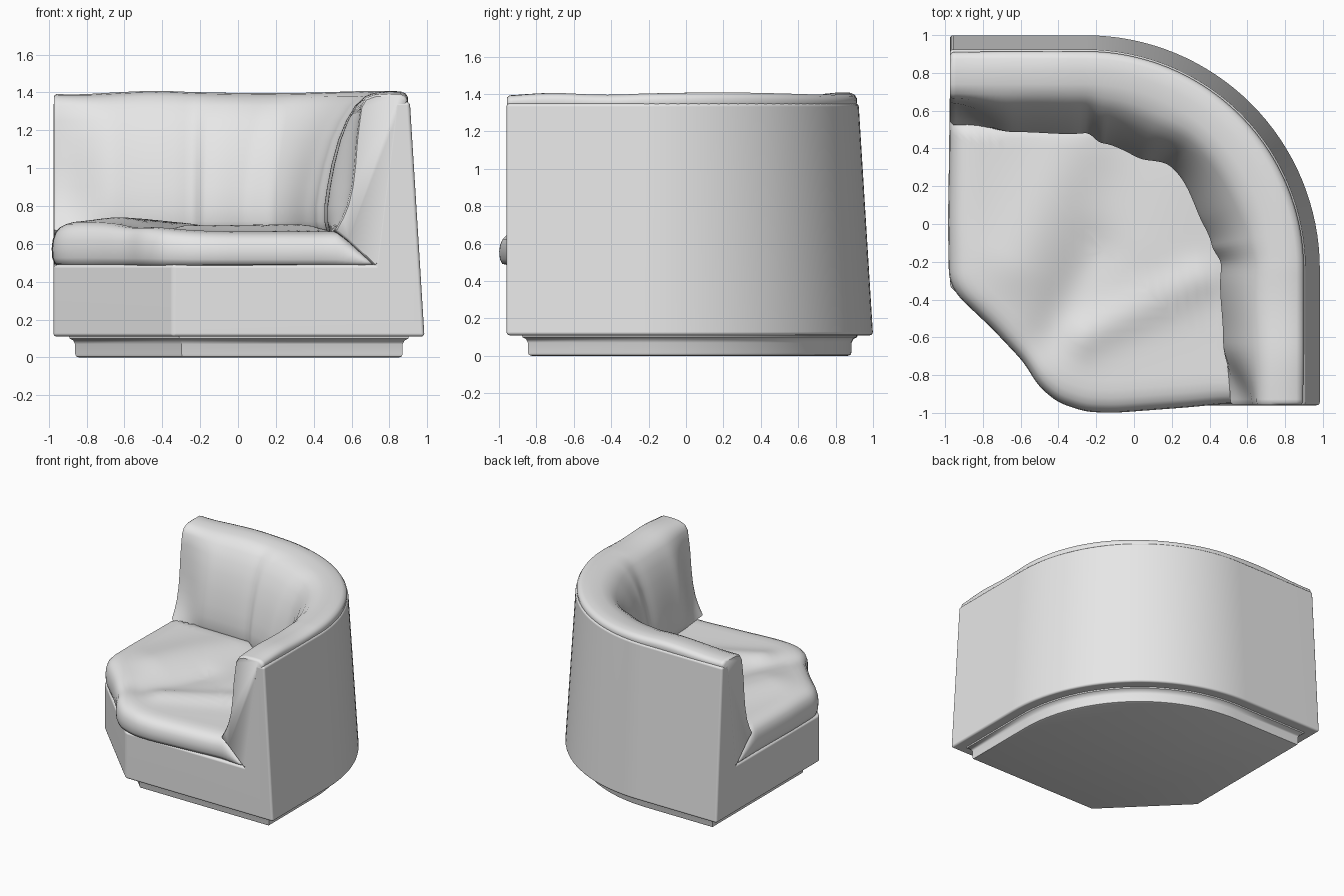
import bpy, bmesh, math
from mathutils import Vector

if "Cube" in bpy.data.objects:
    bpy.data.objects.remove(bpy.data.objects["Cube"])

OUT, LOW, C, R = 0.99, -0.97, -0.25, 1.24   # outer side, open ends, arc centre, arc radius
ARC = 32

fabric = bpy.data.materials.new("light grey fabric")
fabric.diffuse_color = (0.8, 0.8, 0.8, 1)
fabric.use_nodes = True
fabric.node_tree.nodes["Principled BSDF"].inputs["Base Color"].default_value = fabric.diffuse_color


def station(u, d, end=LOW):
    """Point on the sofa's outer path: u 0-1 right side, 1-2 corner arc, 2-3 back; d = inset."""
    run = C - end
    if u <= 1:
        return Vector((OUT - d, end + run * u))
    if u < 2:
        a = (u - 1) * math.pi / 2
        return Vector((C + (R - d) * math.cos(a), C + (R - d) * math.sin(a)))
    return Vector((C - run * (u - 2), OUT - d))


def inset_at(x, y):
    """Distance inward from the outer path."""
    if x > C and y > C:
        return R - math.hypot(x - C, y - C)
    return OUT - max(x, y)


def lerp_table(table, u):
    for (a, va), (b, vb) in zip(table, table[1:]):
        if u <= b:
            t = (u - a) / (b - a)
            t = t * t * (3 - 2 * t)
            return va + (vb - va) * t
    return table[-1][1]


def finish(name, bm, bevel=0, angle=40):
    bmesh.ops.recalc_face_normals(bm, faces=bm.faces[:])
    mesh = bpy.data.meshes.new(name)
    bm.to_mesh(mesh)
    bm.free()
    ob = bpy.data.objects.new(name, mesh)
    ob.location = (-0.005, 0.01, 0)
    bpy.context.collection.objects.link(ob)
    mesh.materials.append(fabric)
    bpy.ops.object.select_all(action='DESELECT')
    ob.select_set(True)
    bpy.context.view_layer.objects.active = ob
    if bevel:
        m = ob.modifiers.new("bevel", 'BEVEL')
        m.width, m.segments = bevel, 3
        m.limit_method, m.angle_limit = 'ANGLE', math.radians(35)
        bpy.ops.object.modifier_apply(modifier="bevel")
    bpy.ops.object.shade_smooth_by_angle(angle=math.radians(angle))
    if bevel:
        ob.modifiers.new("weighted", 'WEIGHTED_NORMAL').keep_sharp = True
    return ob


def loft(bm, rings, closed=True):
    """Skin rows of vertices that all have the same count."""
    for a, b in zip(rings, rings[1:]):
        n = len(a)
        for i in range(n if closed else n - 1):
            j = (i + 1) % n
            bm.faces.new((a[i], a[j], b[j], b[i]))


arc_us = [1 + i / ARC for i in range(ARC + 1)]

# plinth: inset footprint lofted upward with a small flare under the body
bm = bmesh.new()
rings = []
for z, d in ((0, 0.135), (0.005, 0.12), (0.018, 0.115), (0.07, 0.115),
             (0.09, 0.105), (0.1, 0.085), (0.125, 0.08)):
    lo, ch = LOW + d, -0.34 + 0.414 * d
    pts = [station(u, d, lo) for u in [0] + arc_us + [3]]
    pts += [Vector((lo, ch)), Vector((ch, lo))]
    rings.append([bm.verts.new((p.x, p.y, z)) for p in pts])
loft(bm, rings)
bm.faces.new(rings[0])
bm.faces.new(rings[-1])
finish("plinth", bm)

# body: seat base and tapered curved shell in one closed piece
bm = bmesh.new()
prof = [(0, 0.11), (0.077, 1.35), (0.155, 1.35), (0.262, 0.49)]
rows = [[bm.verts.new((*station(u, d), z)) for d, z in prof] for u in [0] + arc_us + [3]]
loft(bm, rows, closed=False)
ch = -0.34
left = [bm.verts.new((LOW, ch, z)) for z in (0.11, 0.49)]
front = [bm.verts.new((ch, LOW, z)) for z in (0.11, 0.49)]
bm.faces.new(rows[0] + [front[1], front[0]])
bm.faces.new(rows[-1] + [left[1], left[0]])
bm.faces.new((left[0], left[1], front[1], front[0]))
bm.faces.new([r[3] for r in rows] + [left[1], front[1]])
bm.faces.new([r[0] for r in rows] + [left[0], front[0]])
finish("body", bm, bevel=0.018)

# back cushion: padded section swept round the shell, fuller in the corner
mid = [(0.2, 0.52), (0.15, 1.25), (0.088, 1.335), (0.086, 1.37), (0.098, 1.39), (0.125, 1.402),
       (0.19, 1.402), (0.26, 1.395), (0.31, 1.375), (0.35, 1.33), (0.39, 1.25), (0.425, 1.15),
       (0.455, 1.02), (0.475, 0.9), (0.487, 0.8), (0.487, 0.72), (0.475, 0.655), (0.41, 0.61), (0.26, 0.48)]
tip = [(0.2, 0.52), (0.15, 1.25), (0.095, 1.335), (0.09, 1.36), (0.10, 1.378), (0.125, 1.39),
       (0.19, 1.392), (0.26, 1.388), (0.31, 1.37), (0.335, 1.33), (0.347, 1.25), (0.36, 1.15),
       (0.37, 1.02), (0.385, 0.9), (0.41, 0.8), (0.44, 0.73), (0.475, 0.67), (0.41, 0.62), (0.26, 0.48)]
foot = [(0, 0.475), (0.5, 0.50), (0.9, 0.515), (1.02, 0.51), (1.12, 0.545), (1.27, 0.56), (1.56, 0.52),
        (1.72, 0.57), (1.92, 0.55), (2.0, 0.505), (2.1, 0.51), (2.5, 0.50), (3, 0.475)]
us = [0.0, 0.02] + [i / 24 for i in range(1, 24)]
us = us + [1 + i / 64 for i in range(65)] + [3 - u for u in reversed(us)]
bm = bmesh.new()
rows = []
for u in us:
    t = min(1, min(u, 3 - u) / 0.45)
    t = t * t * (3 - 2 * t)
    f = lerp_table(foot, u)
    row = []
    for (dm, zm), (dt, zt) in zip(mid, tip):
        d, z = dt + (dm - dt) * t, zt + (zm - zt) * t
        if d > 0.26 and z > 0.5:
            d = 0.26 + (d - 0.26) * (f - 0.26) / 0.215
        if z > 1.36:
            z += 0.006 * math.sin(u * 6.3)
        if u in (0.0, 3.0):                     # soften the end edges
            d, z = 0.27 + (d - 0.27) * 0.93, 0.95 + (z - 0.95) * 0.975
        row.append(bm.verts.new((*station(u, d, LOW + 0.002), z)))
    rows.append(row)
loft(bm, rows)
bm.faces.new(rows[0])
bm.faces.new(rows[-1])
finish("back_cushion", bm, angle=50)


# seat cushion: soft outline lofted into a lumpy, creased top
def ridge(x, y, ax, ay, bx, by, width):
    a, b, p = Vector((ax, ay)), Vector((bx, by)), Vector((x, y))
    t = max(0, min(1, (p - a).dot(b - a) / (b - a).length_squared))
    return math.exp(-((p - a - (b - a) * t).length / width) ** 2)


def seat_height(x, y):
    h = 0.665 + 0.045 / (1 + math.exp((x + 0.4) / 0.1))
    h += 0.035 * ridge(x, y, -0.3, 0.4, -0.6, -0.2, 0.2)
    h += 0.03 * ridge(x, y, 0.35, -0.3, -0.25, -0.6, 0.1)
    h += 0.02 * ridge(x, y, 0.2, 0.2, 0.1, -0.1, 0.3)
    h -= 0.025 * ridge(x, y, -0.45, -0.6, -0.2, -0.15, 0.13)
    return min(h, 0.5 + 0.85 * max(0, inset_at(x, y) - 0.26))


outline = [(-0.975, 0.3), (-0.98, 0.0), (-0.975, -0.31), (-0.93, -0.39), (-0.75, -0.56), (-0.58, -0.74),
           (-0.5, -0.87), (-0.4, -0.955), (-0.25, -1.005), (-0.1, -1.01), (0.1, -0.995),
           (0.3, -0.98), (0.5, -0.96)]
outline = [Vector(p) for p in outline]
outline += [station(u, 0.268) for u in [0] + arc_us[::4] + [3]]
pts = []
for a, b in zip(outline, outline[1:] + outline[:1]):
    n = max(1, round((b - a).length / 0.03))
    pts += [a.lerp(b, i / n) for i in range(n)]
for _ in range(3):
    pts = [(pts[i - 1] + pts[i] * 2 + pts[(i + 1) % len(pts)]) / 4 for i in range(len(pts))]

centre = Vector((-0.15, -0.15))
levels = [(0.05, 0), (0.018, 0.04), (0.004, 0.18), (0, 0.4), (0.006, 0.6), (0.022, 0.77),
          (0.05, 0.89), (0.09, 0.96), (0.14, 1)] + [(0.14 + 0.06 * i, 1) for i in range(1, 14)]
bm = bmesh.new()
rings = []
for t, f in levels:
    ring = []
    for p in pts:
        q = centre + (p - centre) * (1 - t)
        ring.append(bm.verts.new((q.x, q.y, 0.485 + f * (seat_height(q.x, q.y) - 0.485))))
    rings.append(ring)
loft(bm, rings)
bm.faces.new(rings[0])
top = bm.verts.new((*centre, seat_height(*centre)))
for i in range(len(pts)):
    bm.faces.new((rings[-1][i], rings[-1][(i + 1) % len(pts)], top))
finish("seat_cushion", bm, angle=60)
